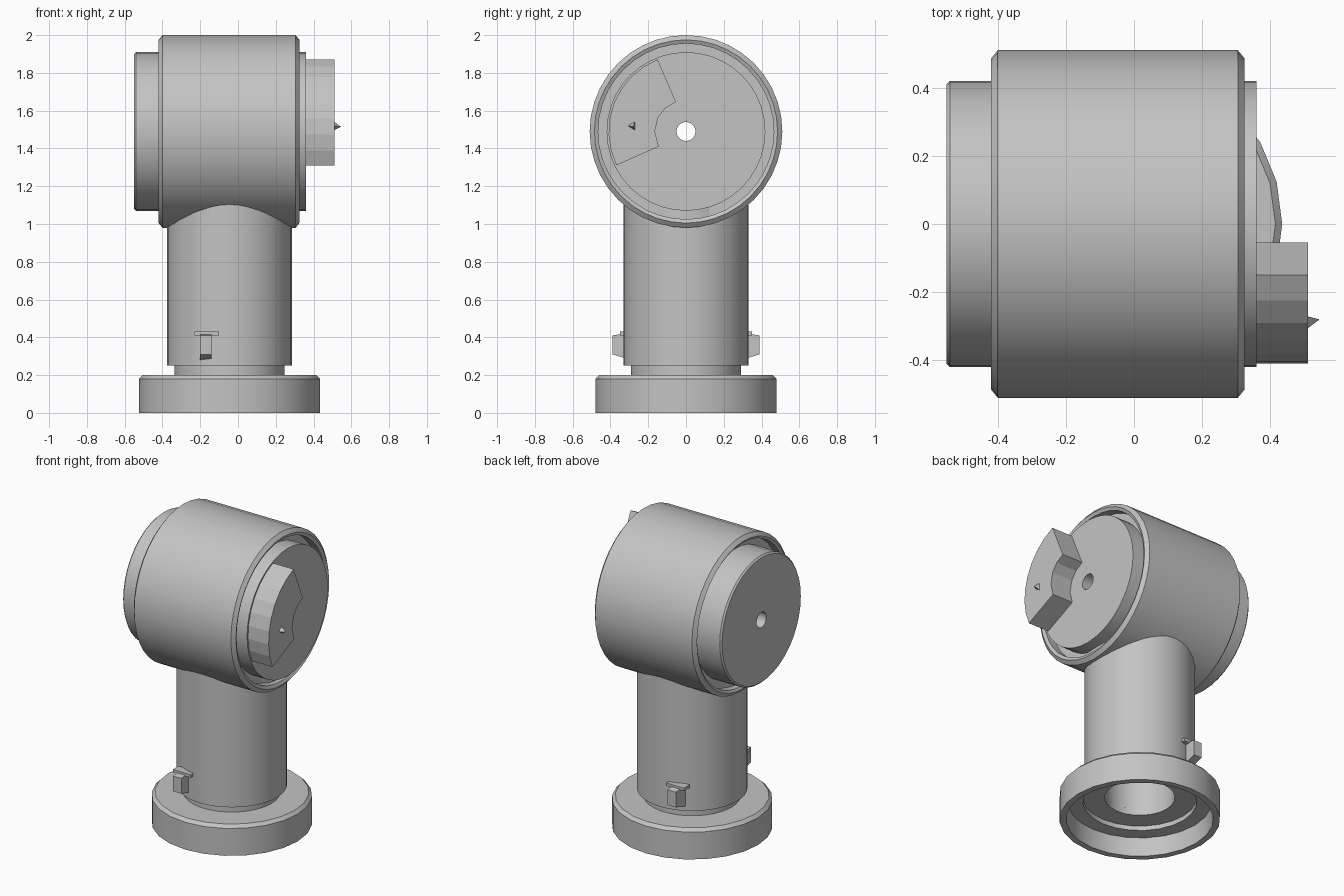
import bpy, bmesh
from math import radians, cos, sin, tau

cube = bpy.data.objects.get("Cube")
if cube:
    bpy.data.objects.remove(cube, do_unlink=True)

grey = bpy.data.materials.new("plain grey")
grey.use_nodes = True
colour = (0.55, 0.55, 0.55, 1)
grey.diffuse_color = colour
grey.node_tree.nodes["Principled BSDF"].inputs["Base Color"].default_value = colour

STEM_X = -0.045   # upright axis
HEAD_Z = 1.49     # height of the horizontal axis


def finish(bm, name, smooth=True):
    bmesh.ops.recalc_face_normals(bm, faces=bm.faces)
    mesh = bpy.data.meshes.new(name)
    bm.to_mesh(mesh)
    bm.free()
    mesh.materials.append(grey)
    obj = bpy.data.objects.new(name, mesh)
    bpy.context.collection.objects.link(obj)
    if smooth:
        bpy.ops.object.select_all(action='DESELECT')
        obj.select_set(True)
        bpy.context.view_layer.objects.active = obj
        bpy.ops.object.shade_smooth_by_angle(angle=radians(30))
    return obj


def lathe(name, profile, sides, horizontal=False):
    """Turn a closed (radius, along) outline around the upright or head axis."""
    bm = bmesh.new()
    rings = []
    for i in range(sides):
        c, s = cos(tau * i / sides), sin(tau * i / sides)
        if horizontal:
            ring = [bm.verts.new((a, r * c, HEAD_Z + r * s)) for r, a in profile]
        else:
            ring = [bm.verts.new((STEM_X + r * c, r * s, a)) for r, a in profile]
        rings.append(ring)
    n = len(profile)
    for i in range(sides):
        a, b = rings[i], rings[(i + 1) % sides]
        for j in range(n):
            k = (j + 1) % n
            bm.faces.new((a[j], a[k], b[k], b[j]))
    return finish(bm, name)


def extrude_x(name, outline, x0, x1):
    """Solid plate from a (y, z) outline."""
    bm = bmesh.new()
    face = bm.faces.new([bm.verts.new((x0, y, z)) for y, z in outline])
    moved = bmesh.ops.extrude_face_region(bm, geom=[face], use_keep_orig=True)
    for v in moved["geom"]:
        if isinstance(v, bmesh.types.BMVert):
            v.co.x = x1
    return finish(bm, name, smooth=False)


# Hollow foot ring, open below with a stepped ceiling
lathe("foot_ring", [(0.48, 0), (0.48, 0.18), (0.46, 0.2), (0.21, 0.2), (0.21, 0.15),
                    (0.34, 0.15), (0.34, 0.12), (0.43, 0.12), (0.44, 0)], 24)

# Hollow column with a narrower neck at its base
lathe("column", [(0.29, 0.19), (0.29, 0.25), (0.33, 0.25), (0.33, 1.12),
                 (0.21, 1.12), (0.21, 0.19)], 40)

# Head barrel with rounded rims
lathe("head_barrel", [(0.42, -0.36), (0.47, -0.36), (0.47, -0.41), (0.485, -0.42),
                      (0.51, -0.4), (0.51, 0.305), (0.485, 0.325), (0.465, 0.315),
                      (0.465, 0.26), (0.42, 0.26)], 40, True)

# Inner drum with a bore right through it
lathe("inner_drum", [(0.05, -0.55), (0.41, -0.55), (0.42, -0.54),
                     (0.42, 0.36), (0.05, 0.36)], 40, True)

# Raised sector block on the drum face
outer = [radians(111.5 + 94.5 * i / 8) for i in range(9)]
inner = [radians(a) for a in (209, 180, 154, 132, 109)]
outline = [(0.41 * cos(a), HEAD_Z + 0.41 * sin(a)) for a in outer]
outline += [(0.165 * cos(a), HEAD_Z + 0.165 * sin(a)) for a in inner]
extrude_x("sector_block", outline, 0.35, 0.51)

# Small pointed pin on the block
bm = bmesh.new()
base = [bm.verts.new((0.505, y, z)) for y, z in
        ((-0.31, 1.52), (-0.27, 1.545), (-0.27, 1.495))]
tip = bm.verts.new((0.545, -0.28, 1.515))
bm.faces.new(base)
for i in range(3):
    bm.faces.new((base[i], base[(i + 1) % 3], tip))
finish(bm, "pointed_pin", smooth=False)

# Side lugs on the front and back of the column
for side, label in ((-1, "front"), (1, "back")):
    lug = [(side * y, z) for y, z in
           ((0.29, 0.28), (0.39, 0.31), (0.39, 0.41), (0.29, 0.425))]
    extrude_x(label + "_lug", lug, -0.2, -0.14)
    cap = [(side * y, z) for y, z in
           ((0.29, 0.41), (0.35, 0.41), (0.35, 0.43), (0.29, 0.43))]
    extrude_x(label + "_lug_cap", cap, -0.23, -0.1)
